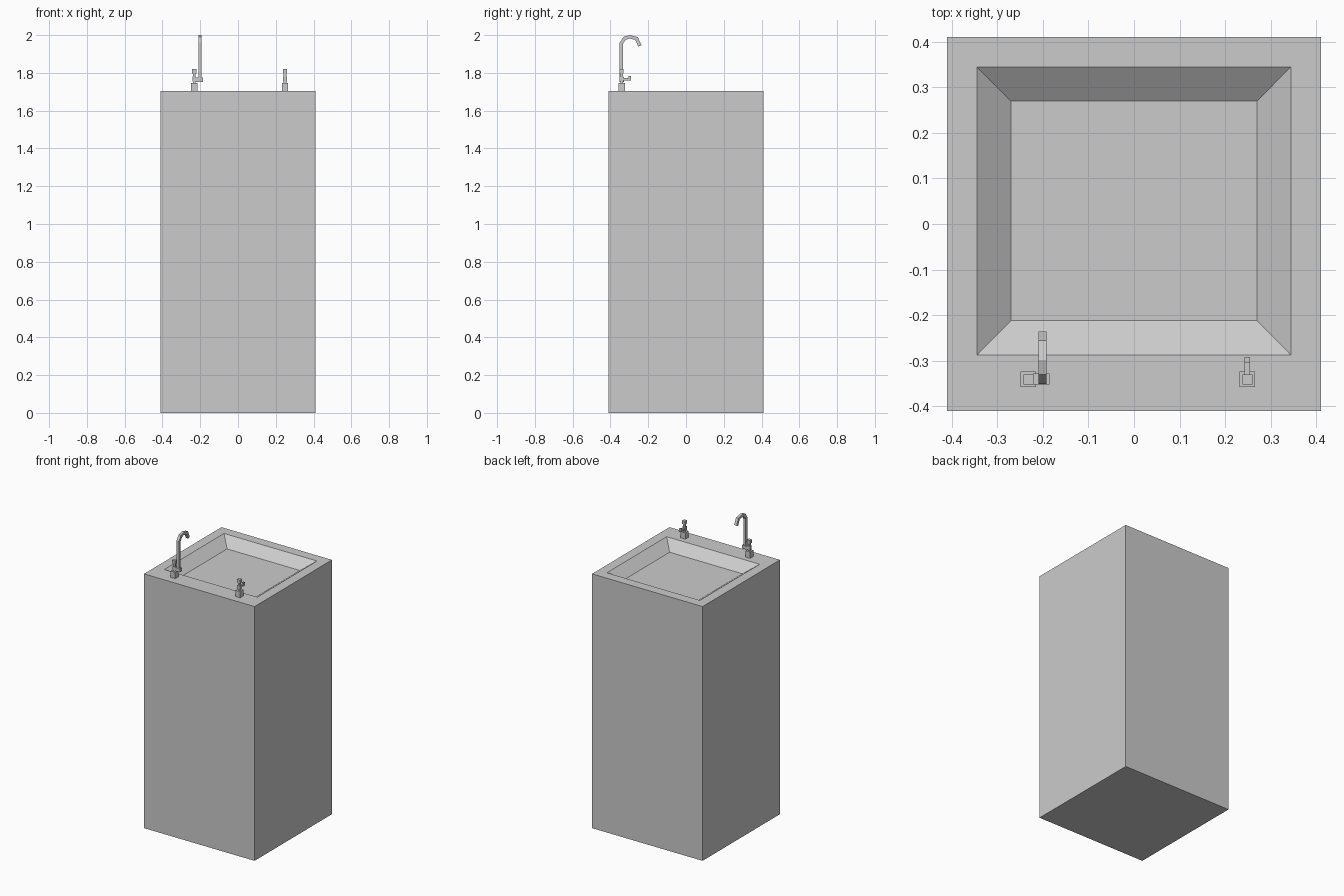
import bpy, bmesh
from mathutils import Vector

cube = bpy.data.objects.get("Cube")
if cube:
    bpy.data.objects.remove(cube, do_unlink=True)

grey = bpy.data.materials.new("light_grey")
grey.use_nodes = True
colour = (0.6, 0.6, 0.6, 1)
grey.diffuse_color = colour
grey.node_tree.nodes["Principled BSDF"].inputs["Base Color"].default_value = colour


def finish(name, bm):
    bmesh.ops.recalc_face_normals(bm, faces=bm.faces)
    mesh = bpy.data.meshes.new(name)
    bm.to_mesh(mesh)
    bm.free()
    mesh.materials.append(grey)
    obj = bpy.data.objects.new(name, mesh)
    bpy.context.collection.objects.link(obj)
    return obj


def loft(name, rings):
    """Skin a list of four-cornered rings and cap both ends."""
    bm = bmesh.new()
    loops = [[bm.verts.new(p) for p in ring] for ring in rings]
    for a, b in zip(loops, loops[1:]):
        for i in range(4):
            j = (i + 1) % 4
            bm.faces.new((a[i], a[j], b[j], b[i]))
    bm.faces.new(loops[0])
    bm.faces.new(loops[-1])
    return finish(name, bm)


def rect(x0, x1, y0, y1, z):
    return [(x0, y0, z), (x1, y0, z), (x1, y1, z), (x0, y1, z)]


def box(name, x0, x1, y0, y1, z0, z1):
    return loft(name, [rect(x0, x1, y0, y1, z0), rect(x0, x1, y0, y1, z1)])


def square_tube(name, x, path, r):
    """Square tube along a path of (y, z) points at constant x."""
    pts = [Vector((0, y, z)) for y, z in path]
    rings = []
    for i, p in enumerate(pts):
        before = (p - pts[i - 1]).normalized() if i else None
        after = (pts[i + 1] - p).normalized() if i + 1 < len(pts) else None
        t = ((before or after) + (after or before)).normalized()
        n = Vector((0, -t.z, t.y)) * r / t.dot(after or before)
        rings.append([(x + sx * r, p.y + s * n.y, p.z + s * n.z)
                      for sx, s in ((-1, -1), (1, -1), (1, 1), (-1, 1))])
    return loft(name, rings)


# Pedestal with the sunken basin in its top
TOP, H = 1.705, 0.41
loft("pedestal_basin", [
    rect(-H, H, -H, H, 0),
    rect(-H, H, -H, H, TOP),
    rect(-0.345, 0.345, -0.288, 0.345, TOP),
    rect(-0.27, 0.27, -0.212, 0.27, TOP - 0.055),
])


# Valve: square base, thin stem and knob
def valve(name, x, y):
    for part, r, z0, z1 in (("base", 0.017, TOP, 1.747),
                            ("stem", 0.007, 1.747, 1.798),
                            ("collar", 0.01, 1.755, 1.78),
                            ("knob", 0.011, 1.798, 1.82)):
        box(f"{name}_{part}", x - r, x + r, y - r, y + r, z0, z1)


valve("faucet_valve", -0.232, -0.341)
valve("bubbler_valve", 0.249, -0.341)

# Gooseneck faucet on a side arm
box("faucet_arm", -0.222, -0.185, -0.352, -0.328, 1.753, 1.776)
square_tube("faucet_neck", -0.201,
            [(-0.342, 1.77), (-0.342, 1.957), (-0.325, 1.983), (-0.298, 1.991),
             (-0.262, 1.982), (-0.244, 1.943)], 0.009)

# Short drinking spout with a raised tip
box("bubbler_spout", 0.243, 0.255, -0.335, -0.295, 1.76, 1.772)
box("bubbler_tip", 0.243, 0.255, -0.305, -0.292, 1.76, 1.783)
